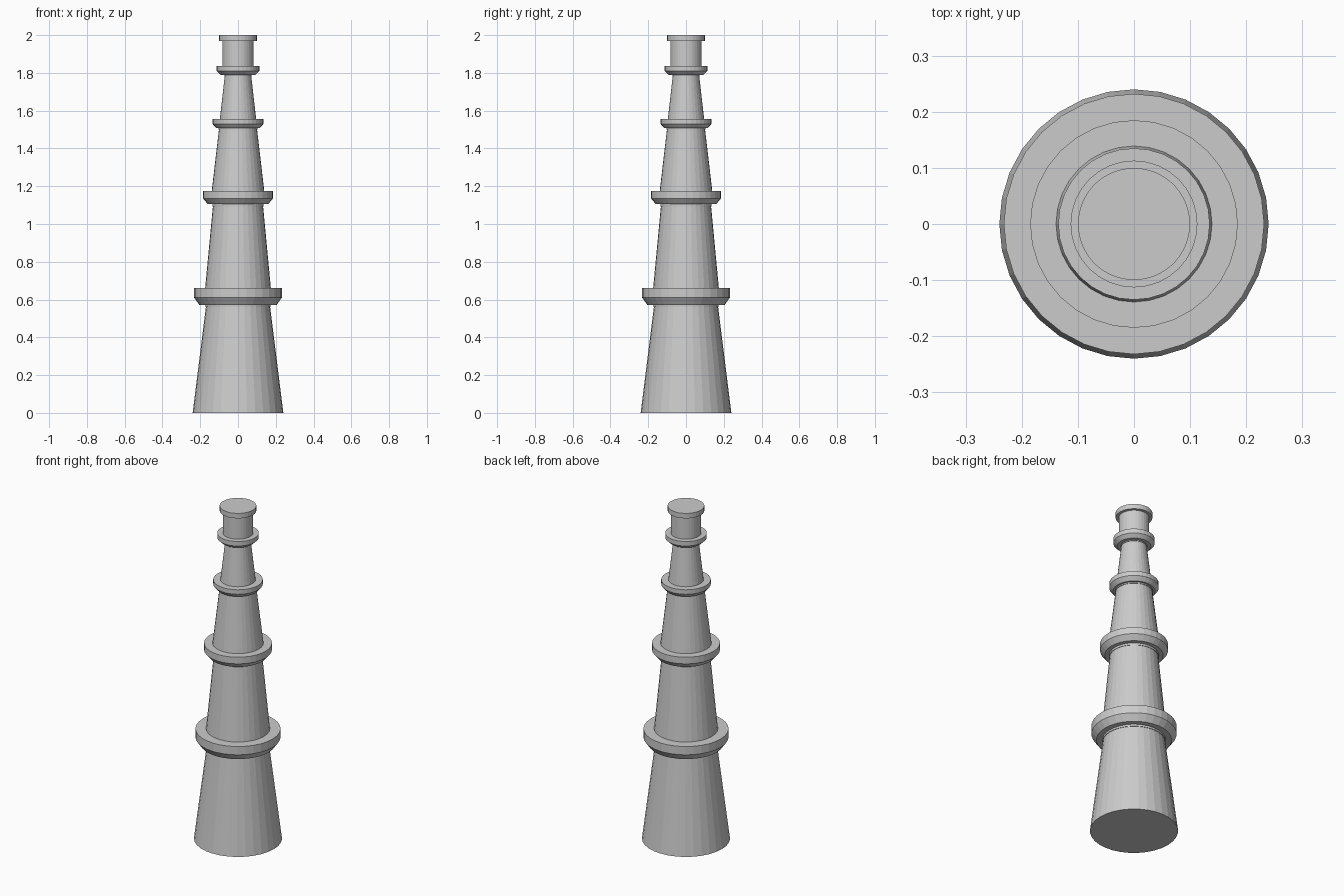
import bpy, bmesh
from math import cos, sin, tau

if "Cube" in bpy.data.objects:
    bpy.data.objects.remove(bpy.data.objects["Cube"])

SIDES = 32


def lathe(name, profile):
    """Closed solid turned around z from (radius, height) pairs, bottom to top."""
    bm = bmesh.new()
    rings = [[bm.verts.new((r * cos(tau * i / SIDES), r * sin(tau * i / SIDES), z))
              for i in range(SIDES)] for r, z in profile]
    for low, high in zip(rings, rings[1:]):
        for i in range(SIDES):
            j = (i + 1) % SIDES
            bm.faces.new((low[i], low[j], high[j], high[i]))
    bm.faces.new(rings[0][::-1])
    bm.faces.new(rings[-1])
    mesh = bpy.data.meshes.new(name)
    bm.to_mesh(mesh)
    bm.free()
    obj = bpy.data.objects.new(name, mesh)
    bpy.context.collection.objects.link(obj)
    return obj


# Each tier: shaft (bottom radius, top radius, bottom z, top z),
# gallery (inner radius, outer radius, underside z, rim z, top z)
tiers = [
    ((0.24, 0.17, 0.0, 0.56), (0.205, 0.232, 0.572, 0.61, 0.66)),
    ((0.174, 0.133, 0.66, 1.093), (0.16, 0.185, 1.105, 1.135, 1.175)),
    ((0.139, 0.101, 1.175, 1.50), (0.115, 0.135, 1.507, 1.53, 1.557)),
    ((0.096, 0.07, 1.557, 1.785), (0.092, 0.113, 1.79, 1.81, 1.837)),
]
for n, (shaft, gallery) in enumerate(tiers, 1):
    r0, r1, z0, z1 = shaft
    inner, outer, under, rim, top = gallery
    # Tapered tower shaft
    lathe(f"tower_shaft_{n}", [(r0, z0), (r1, z1)])
    # Neck and flared ring gallery on top of the shaft
    lathe(f"gallery_{n}", [(r1 + 0.003, z1), (r1 + 0.003, under), (inner, under),
                           (outer, rim), (outer, top)])

# Lantern room and its flat cap
lathe("lantern_room", [(0.083, 1.837), (0.083, 1.97)])
lathe("lantern_cap", [(0.1, 1.97), (0.1, 2.0)])
